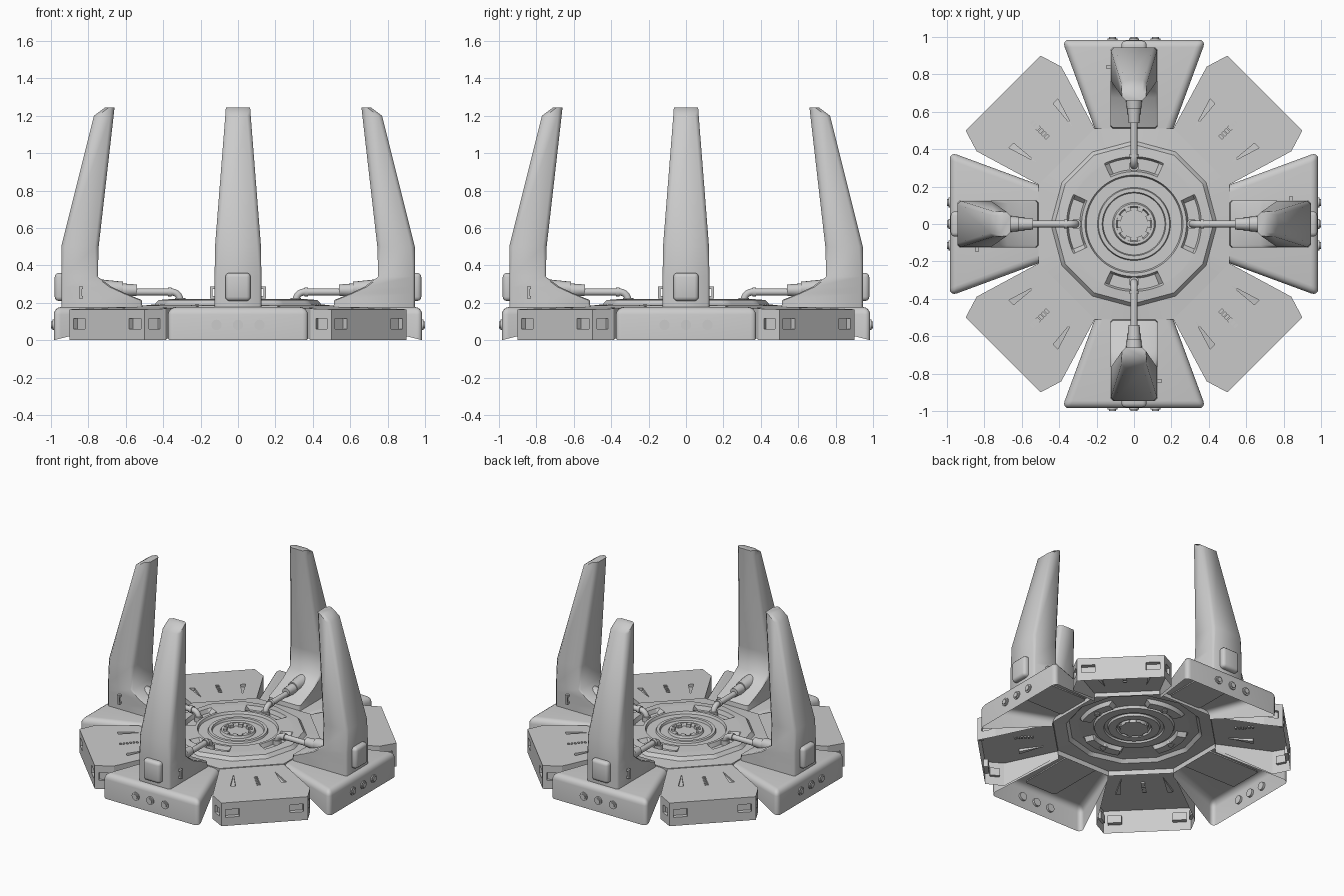
import bpy, bmesh, math
from mathutils import Matrix, Vector

if "Cube" in bpy.data.objects:
    bpy.data.objects.remove(bpy.data.objects["Cube"])

def box(bm, c, s, rz=0.0):
    m = Matrix.Translation(c) @ Matrix.Rotation(rz, 4, 'Z') @ Matrix.Diagonal((*s, 1))
    return bmesh.ops.create_cube(bm, size=1, matrix=m)['verts']

def prism(bm, pts, bottom, top):
    """Closed prism over a plan outline; bottom and top are functions of x."""
    lo = [bm.verts.new((x, y, bottom(x))) for x, y in pts]
    hi = [bm.verts.new((x, y, top(x))) for x, y in pts]
    loft(bm, [lo, hi])

def loft(bm, rings, caps=True):
    n = len(rings[0])
    for a, b in zip(rings, rings[1:]):
        for i in range(n):
            bm.faces.new((a[i], a[(i + 1) % n], b[(i + 1) % n], b[i]))
    if caps:
        bm.faces.new(rings[0][::-1])
        bm.faces.new(rings[-1])

def cyl(bm, p, q, r1, r2=None, seg=16):
    p, q = Vector(p), Vector(q)
    m = Matrix.Translation((p + q) / 2) @ (q - p).to_track_quat('Z', 'Y').to_matrix().to_4x4()
    bmesh.ops.create_cone(bm, cap_ends=True, segments=seg, radius1=r1,
                          radius2=r1 if r2 is None else r2, depth=(q - p).length, matrix=m)

def to_obj(bm, name, angle=35, recalc=True):
    if recalc:
        bmesh.ops.recalc_face_normals(bm, faces=bm.faces)
    me = bpy.data.meshes.new(name)
    bm.to_mesh(me)
    bm.free()
    ob = bpy.data.objects.new(name, me)
    bpy.context.collection.objects.link(ob)
    smooth(ob, angle)
    return ob

def smooth(ob, angle=35):
    bpy.ops.object.select_all(action='DESELECT')
    ob.select_set(True)
    bpy.context.view_layer.objects.active = ob
    bpy.ops.object.shade_smooth_by_angle(angle=math.radians(angle))

def four(ob, start=0):
    """Repeat a part every 90 degrees around z."""
    base = ob.name
    ob.rotation_euler.z = math.radians(start)
    for k in range(1, 4):
        c = ob.copy()
        c.name = f"{base}_{k + 1}"
        c.rotation_euler.z = math.radians(start + 90 * k)
        bpy.context.collection.objects.link(c)

def open_bottom(bm):
    """Panels are thin shells: remove the large underside and the inner end."""
    bm.normal_update()
    bad = [f for f in bm.faces if (f.normal.z < -0.7 and f.calc_area() > 0.05)
           or (f.normal.x < -0.9 and f.calc_center_median().x < 0.53)]
    bmesh.ops.delete(bm, geom=bad, context='FACES')

under = lambda x: max(0.0, min(0.14, 0.14 * (0.87 - x) / 0.36))

# Side panels carrying the pillars
bm = bmesh.new()
prism(bm, [(0.51, -0.21), (0.985, -0.385), (0.985, 0.385), (0.51, 0.21)],
      lambda x: 0.0 if x > 0.9 else 0.12, lambda x: 0.178)
bmesh.ops.recalc_face_normals(bm, faces=bm.faces)
edges = [e for e in bm.edges if max(v.co.x for v in e.verts) > 0.9
         and max(v.co.z for v in e.verts) > 0.15]
bmesh.ops.bevel(bm, geom=edges, offset=0.04, segments=4, profile=0.5, affect='EDGES')
open_bottom(bm)
four(to_obj(bm, "side_panel", recalc=False))

# Corner panels, cut with wall windows, a slot row and wedge vents
bm = bmesh.new()
prism(bm, [(0.51, -0.212), (0.87, -0.32), (0.99, -0.283),
           (0.99, 0.283), (0.87, 0.32), (0.51, 0.212)],
      under, lambda x: 0.165 + 0.015 * min(1, max(0, (0.99 - x) / 0.48)))
bmesh.ops.recalc_face_normals(bm, faces=bm.faces)
bmesh.ops.connect_verts_concave(bm, faces=bm.faces)
panel = to_obj(bm, "corner_panel", 20)
bm = bmesh.new()
for s in (-1, 1):
    box(bm, (0.985, s * 0.21, 0.088), (0.05, 0.09, 0.055))
    box(bm, (0.932, s * 0.301, 0.088), (0.065, 0.04, 0.055), -s * math.atan2(0.037, 0.12))
    prism(bm, [(0.60, s * 0.135), (0.76, s * 0.15), (0.76, s * 0.185)],
          lambda x: 0.172 - 0.12 * (x - 0.6), lambda x: 0.22)
for k in range(6):
    box(bm, (0.66 + 0.022 * k, 0, 0.18), (0.013, 0.024, 0.03))
cutter = to_obj(bm, "panel_cutter")
cutter.hide_render = True
mod = panel.modifiers.new("cuts", 'BOOLEAN')
mod.object = cutter
mod.operation = 'DIFFERENCE'
mod.solver = 'EXACT'
baked = bpy.data.meshes.new_from_object(panel.evaluated_get(bpy.context.evaluated_depsgraph_get()))
panel.modifiers.clear()
panel.data = baked
bpy.data.objects.remove(cutter)
bm = bmesh.new()
bm.from_mesh(baked)
open_bottom(bm)
bm.to_mesh(baked)
bm.free()
smooth(panel, 20)
four(panel, 45)

# Central deck: octagon stepping to a twelve-sided ring, then round rings
def poly_r(sides, r, t, off=0.0):
    if not sides:
        return r
    w = 2 * math.pi / sides
    return r * math.cos(w / 2) / math.cos((t - off) % w - w / 2)

N = 96
profile = [(8, 0.552, 0.15, 0), (8, 0.552, 0.185, 0), (12, 0.445, 0.192, 0),
           (12, 0.425, 0.215, 0), (0, 0.36, 0.220, 0), (0, 0.35, 0.220, 1),
           (0, 0.29, 0.220, 1), (0, 0.28, 0.220, 0), (0, 0.262, 0.220, 0),
           (0, 0.255, 0.203, 0), (0, 0.195, 0.203, 0), (0, 0.19, 0.215, 0),
           (0, 0.17, 0.215, 0), (0, 0.165, 0.2, 0), (0, 0.115, 0.2, 0),
           (0, 0.108, 0.216, 0), (0, 0.095, 0.216, 0), (0, 0.088, 0.195, 0), (0, 0.03, 0.195, 0)]
bm = bmesh.new()
rings = []
for sides, r, z, pocket in profile:
    ring = []
    for i in range(N):
        t = 2 * math.pi * i / N
        off = math.pi / 8 if sides == 8 else 0
        near = abs((t + math.pi / 4) % (math.pi / 2) - math.pi / 4)
        rr = poly_r(sides, r, t, off)
        dz = -0.028 if pocket and near < math.radians(24) else 0
        ring.append(bm.verts.new((rr * math.cos(t), rr * math.sin(t), z + dz)))
    rings.append(ring)
loft(bm, rings, caps=False)
bm.faces.new(rings[-1])
to_obj(bm, "central_deck", 25, recalc=False)

# Teeth around the central hub
bm = bmesh.new()
for k in range(8):
    a = math.pi / 4 * (k + 0.5)
    box(bm, (0.085 * math.cos(a), 0.085 * math.sin(a), 0.205), (0.025, 0.03, 0.02), a)
to_obj(bm, "hub_teeth")

# Pillars: (z, inner, outer, half width), with a ramp foot
sections = [(0.17, 0.51, 0.945, 0.125), (0.215, 0.515, 0.945, 0.125), (0.25, 0.60, 0.945, 0.125),
            (0.285, 0.675, 0.945, 0.125), (0.34, 0.75, 0.945, 0.125), (0.50, 0.745, 0.945, 0.123),
            (1.20, 0.665, 0.77, 0.068), (1.245, 0.66, 0.71, 0.065)]
bm = bmesh.new()
rings = []
for z, a, b, h in sections:
    c = 0.02 if z > 0.4 else 0.012
    rings.append([bm.verts.new((x, y, z)) for x, y in
                  [(a + c, -h), (b - c, -h), (b, -h + c), (b, h - c),
                   (b - c, h), (a + c, h), (a, h - c), (a, -h + c)]])
loft(bm, rings)
four(to_obj(bm, "pillar", 50))

# Rounded box on the back of each pillar
bm = bmesh.new()
box(bm, (0.945, 0, 0.285), (0.07, 0.135, 0.15))
bmesh.ops.bevel(bm, geom=bm.edges[:], offset=0.022, segments=3, profile=0.5, affect='EDGES')
four(to_obj(bm, "rear_box"))

# Small handle on one flank of each pillar
bm = bmesh.new()
box(bm, (0.84, 0.143, 0.255), (0.014, 0.012, 0.065))
for z in (0.23, 0.28):
    box(bm, (0.84, 0.132, z), (0.02, 0.03, 0.014))
four(to_obj(bm, "flank_handle"))

# Bolts on the outer wall
bm = bmesh.new()
for y in (-0.115, 0, 0.115):
    cyl(bm, (0.97, y, 0.082), (0.993, y, 0.082), 0.028)
    cyl(bm, (0.99, y, 0.082), (1.0, y, 0.082), 0.018)
four(to_obj(bm, "wall_bolts"))

# Connector sleeves between pillar and pipe
bm = bmesh.new()
cyl(bm, (0.78, 0, 0.275), (0.615, 0, 0.275), 0.055, 0.038)
cyl(bm, (0.62, 0, 0.268), (0.54, 0, 0.268), 0.036, 0.030)
four(to_obj(bm, "pipe_connector"))

# Pipes with an elbow down into the deck
bm = bmesh.new()
path = [(0.56, 0.258, 0)] + [
    (0.355 - 0.045 * math.sin(a), 0.213 + 0.045 * math.cos(a), a)
    for a in [math.pi / 2 * k / 6 for k in range(7)]] + [(0.31, 0.185, math.pi / 2)]
rings = []
for x, z, a in path:
    rings.append([bm.verts.new((x + 0.019 * math.sin(u) * -math.sin(a), 0.019 * math.cos(u),
                                z + 0.019 * math.sin(u) * math.cos(a)))
                  for u in [2 * math.pi * i / 14 for i in range(14)]])
loft(bm, rings)
cyl(bm, (0.355, 0, 0.258), (0.375, 0, 0.258), 0.025)
cyl(bm, (0.31, 0, 0.19), (0.31, 0, 0.225), 0.028)
four(to_obj(bm, "pipe"))
